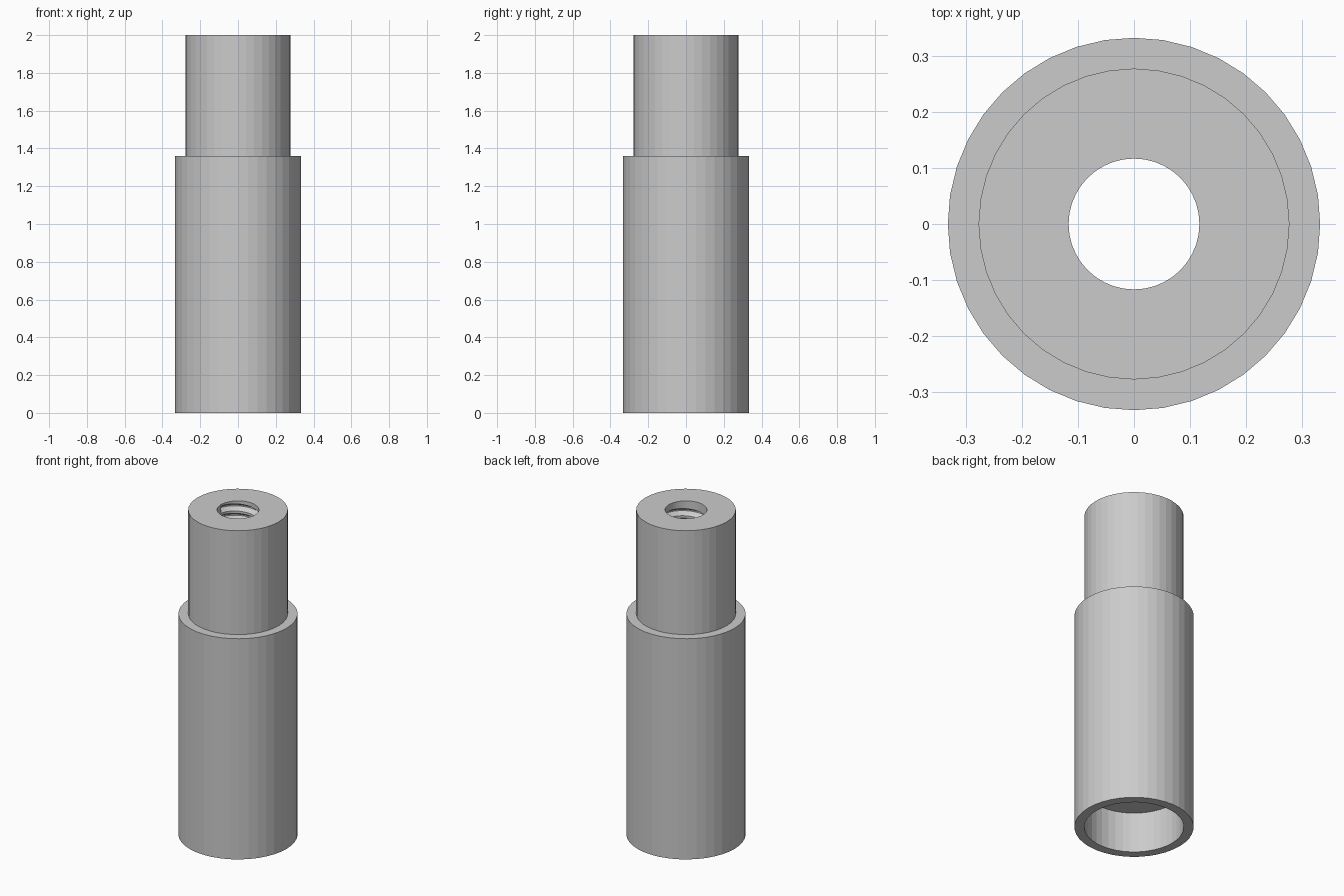
import bpy, bmesh, math

if "Cube" in bpy.data.objects:
    bpy.data.objects.remove(bpy.data.objects["Cube"], do_unlink=True)

SIDES = 40
HEIGHT, SHOULDER, CEILING = 2.0, 1.36, 0.25
SLEEVE_R, NECK_R = 0.333, 0.278
MINOR_R, MAJOR_R = 0.117, 0.146
PITCH, LIP = 0.0585, 0.01
TURNS = math.ceil((HEIGHT - CEILING) / PITCH) + 1

# One pitch of the thread: (fraction of pitch, radius)
THREAD = [(0, MINOR_R), (0.31, MAJOR_R), (0.44, MAJOR_R), (0.75, MINOR_R), (1, MINOR_R)]


def thread_radius(phase):
    phase %= 1
    for (p0, r0), (p1, r1) in zip(THREAD, THREAD[1:]):
        if phase <= p1:
            return r0 + (r1 - r0) * (phase - p0) / (p1 - p0)


def section(i):
    """Closed radial section: down the outside, then up the threaded hole."""
    pts = [(NECK_R, HEIGHT), (NECK_R, SHOULDER), (SLEEVE_R, SHOULDER),
           (SLEEVE_R, 0), (NECK_R, 0), (NECK_R, CEILING)]
    top = HEIGHT - LIP + PITCH * (0.25 - 1 + i / SIDES)
    base = top - PITCH * TURNS
    for k in range(TURNS):
        for phase, r in THREAD[:-1]:
            z = base + PITCH * (k + phase)
            if z < CEILING:
                z, r = CEILING, thread_radius((CEILING - base) / PITCH)
            pts.append((r, z))
    return pts + [(MINOR_R, HEIGHT)]


# Sweep the section around the axis; the thread climbs one pitch per turn
bm = bmesh.new()
columns = []
for i in range(SIDES + 1):
    a = math.pi + math.tau * i / SIDES
    columns.append([bm.verts.new((r * math.cos(a), r * math.sin(a), z))
                    for r, z in section(i)])
for left, right in zip(columns, columns[1:]):
    for j in range(len(left)):
        n = (j + 1) % len(left)
        bm.faces.new((left[j], left[n], right[n], right[j]))

# Wall where the thread groove stops below the rim
bm.faces.new(columns[-1][-5:-1])

bmesh.ops.remove_doubles(bm, verts=bm.verts[:], dist=0.00001)
bmesh.ops.dissolve_degenerate(bm, edges=bm.edges[:], dist=0.00001)
mesh = bpy.data.meshes.new("threaded_sleeve")
bm.to_mesh(mesh)
bm.free()

# Single plain grey
grey = bpy.data.materials.new("light_grey")
grey.use_nodes = True
colour = (0.6, 0.6, 0.6, 1)
grey.diffuse_color = colour
grey.node_tree.nodes["Principled BSDF"].inputs["Base Color"].default_value = colour
mesh.materials.append(grey)

sleeve = bpy.data.objects.new("threaded_sleeve", mesh)
bpy.context.collection.objects.link(sleeve)
